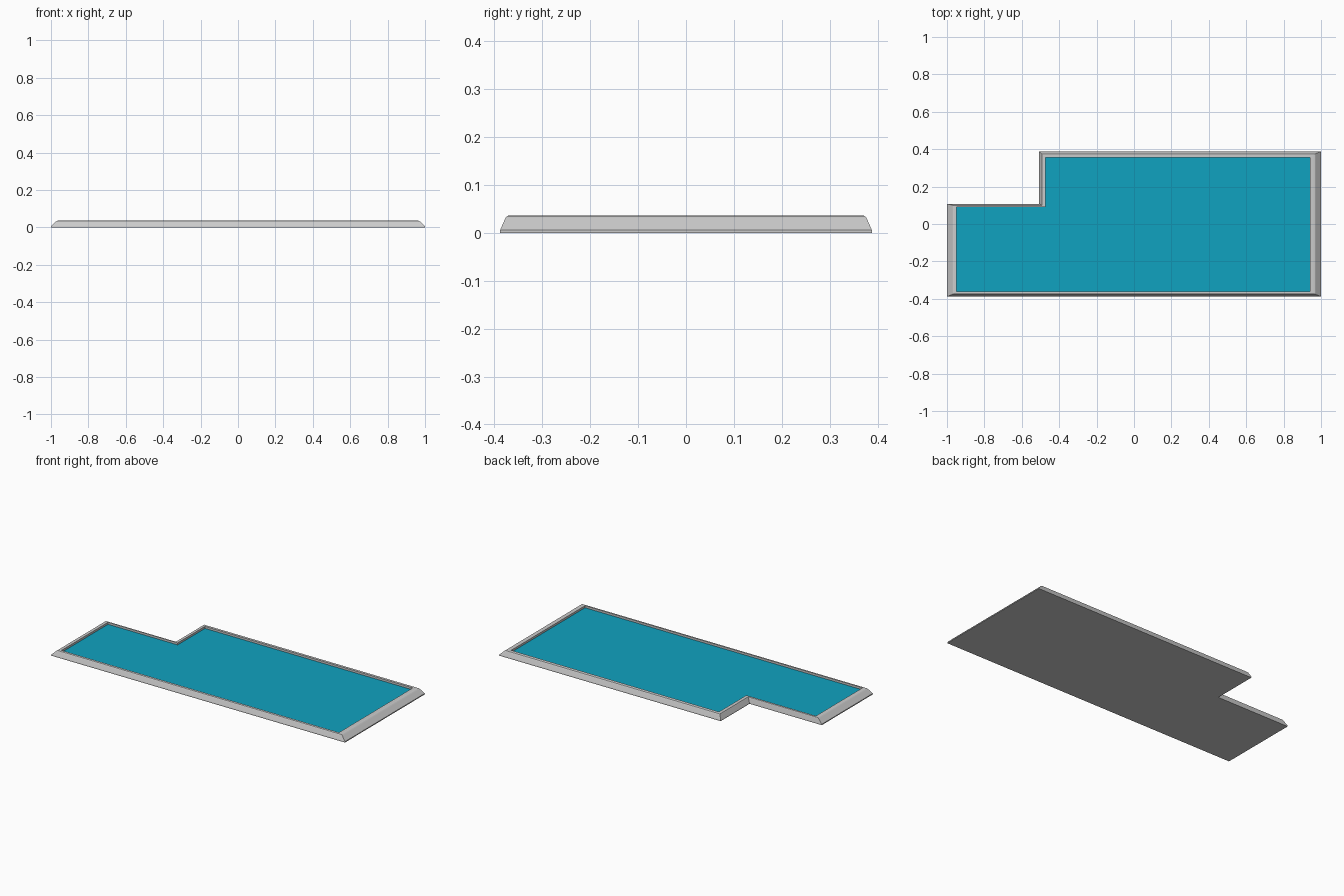
import bpy, bmesh

if "Cube" in bpy.data.objects:
    bpy.data.objects.remove(bpy.data.objects["Cube"])

WATER_Z = 0.024

def outline(left, right, front, back, notch_x, notch_y, z):
    """L-shaped ring, counter-clockwise seen from above."""
    return [(left, front, z), (right, front, z), (right, back, z),
            (notch_x, back, z), (notch_x, notch_y, z), (left, notch_y, z)]

def outer(dx, dy, z):
    """Outer outline drawn in by dx and dy."""
    return outline(-1 + dx, 1 - dx, -0.388 + dy, 0.388 - dy,
                   -0.508 + dx * 0.5, 0.108 - dy * 0.6, z)

def inner(z):
    return outline(-0.948, 0.941, -0.362, 0.356, -0.474, 0.09, z)

def make_object(name, rings, cap_first=False, cap_last=False):
    bm = bmesh.new()
    loops = [[bm.verts.new(p) for p in ring] for ring in rings]
    for a, b in zip(loops, loops[1:]):
        for i in range(len(a)):
            j = (i + 1) % len(a)
            bm.faces.new((a[i], a[j], b[j], b[i]))
    if cap_first:
        bm.faces.new(loops[0][::-1])
    if cap_last:
        bm.faces.new(loops[-1])
    mesh = bpy.data.meshes.new(name)
    bm.to_mesh(mesh)
    bm.free()
    obj = bpy.data.objects.new(name, mesh)
    bpy.context.collection.objects.link(obj)
    return obj

# Stone rim: short plinth, sloped side, eased top edge, inner wall, closed base
make_object("pool_rim", [
    outer(0, 0, 0),
    outer(0, 0, 0.006),
    outer(0.026, 0.011, 0.031),
    outer(0.031, 0.014, 0.035),
    outer(0.040, 0.019, 0.0365),
    inner(0.0365),
    inner(WATER_Z),
], cap_first=True)

# Water surface just below the rim
water = make_object("water", [inner(WATER_Z)], cap_last=True)
blue = bpy.data.materials.new("water_blue")
blue.diffuse_color = (0.005, 0.36, 0.53, 1)
blue.use_nodes = True
blue.node_tree.nodes["Principled BSDF"].inputs["Base Color"].default_value = blue.diffuse_color
water.data.materials.append(blue)
